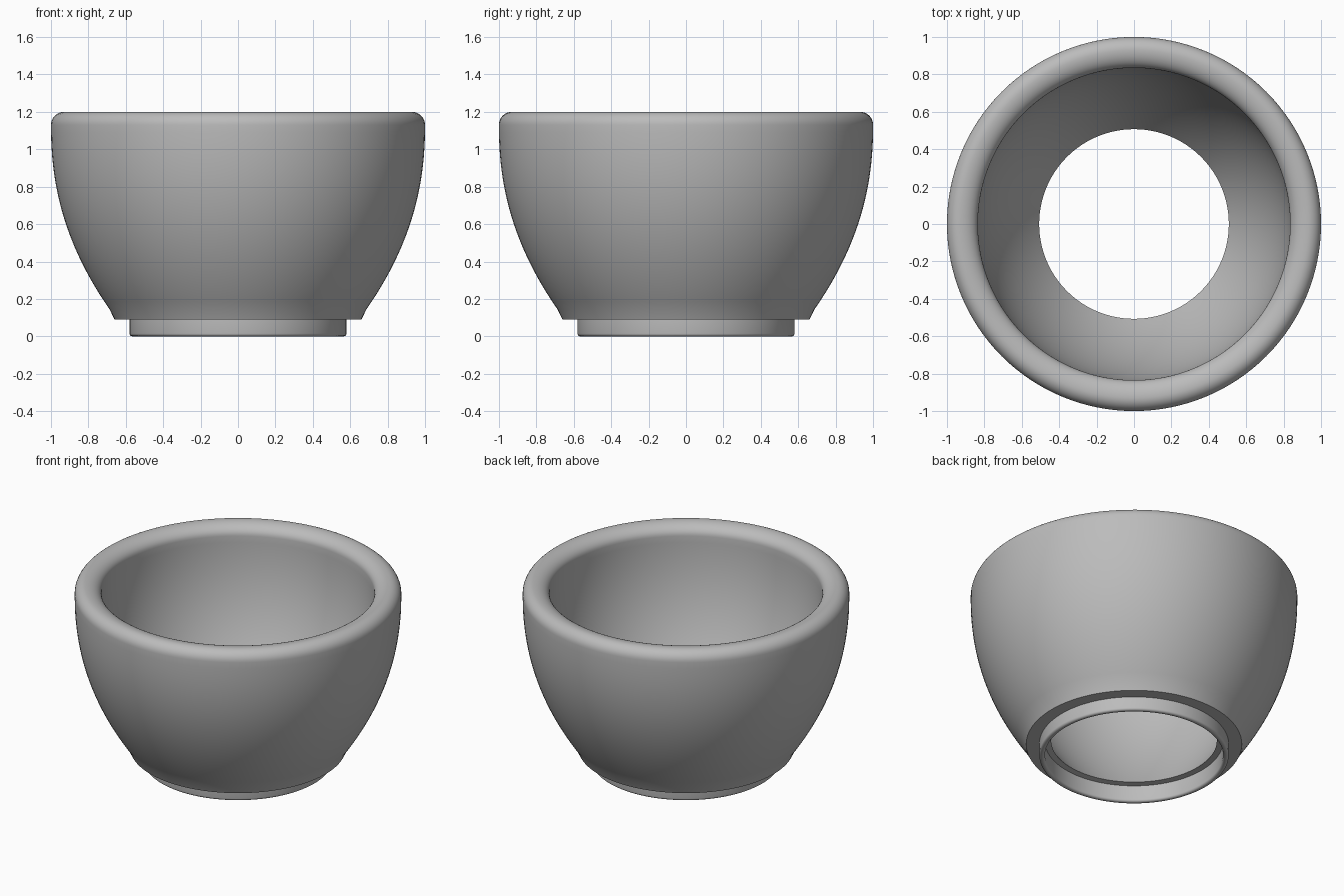
import bpy
import math

SEGMENTS = 128

cube = bpy.data.objects.get("Cube")
if cube:
    bpy.data.objects.remove(cube, do_unlink=True)

# Single grey ceramic colour
grey = bpy.data.materials.new("grey ceramic")
grey.use_nodes = True
color = (0.5, 0.5, 0.5, 1)
grey.diffuse_color = color
grey.node_tree.nodes["Principled BSDF"].inputs["Base Color"].default_value = color


def wall(r_low, z_low, r_high, z_high, power, steps):
    """Curved wall from bottom to top, vertical at its top end."""
    points = []
    for i in range(steps + 1):
        t = i / steps
        r = r_high - (r_high - r_low) * (1 - t) ** power
        points.append((r, z_low + (z_high - z_low) * t))
    return points


def arc(cx, cz, rx, rz, start, end, steps):
    """Elliptical arc between two angles in degrees."""
    points = []
    for i in range(steps + 1):
        a = math.radians(start + (end - start) * i / steps)
        points.append((cx + rx * math.cos(a), cz + rz * math.sin(a)))
    return points


def lathe(name, profile):
    """Revolve a closed (radius, height) profile around z."""
    n = len(profile)
    verts, faces = [], []
    for s in range(SEGMENTS):
        a = 2 * math.pi * s / SEGMENTS
        verts += [(r * math.cos(a), r * math.sin(a), z) for r, z in profile]
    for s in range(SEGMENTS):
        here, there = s * n, (s + 1) % SEGMENTS * n
        for i in range(n):
            j = (i + 1) % n
            faces.append((here + i, there + i, there + j, here + j))
    mesh = bpy.data.meshes.new(name)
    mesh.from_pydata(verts, [], faces)
    mesh.materials.append(grey)
    obj = bpy.data.objects.new(name, mesh)
    bpy.context.collection.objects.link(obj)
    bpy.ops.object.select_all(action='DESELECT')
    bpy.context.view_layer.objects.active = obj
    obj.select_set(True)
    bpy.ops.object.shade_smooth_by_angle(angle=math.radians(30))
    return obj


# Open bowl on a foot ring: one continuous profile, starting under the foot
profile = arc(0.565, 0.015, 0.015, 0.015, -90, 0, 4)             # foot outer edge
profile += [(0.58, 0.09), (0.66, 0.09)]                          # step under bowl
profile += wall(0.687, 0.145, 1.0, 1.13, 2.2, 24)                # outer wall
profile += arc(0.93, 1.13, 0.07, 0.07, 0, 90, 8)[1:]             # outer rim
profile += arc(0.93, 1.13, 0.095, 0.07, 90, 180, 8)[1:]          # inner rim
profile += wall(0.507, 0.115, 0.835, 1.13, 2.2, 24)[::-1][1:]    # inner wall
profile += [(0.545, 0.11)]                                       # inner ledge
profile += arc(0.56, 0.015, 0.015, 0.015, 180, 270, 4)           # foot inner edge
lathe("bowl", profile)
